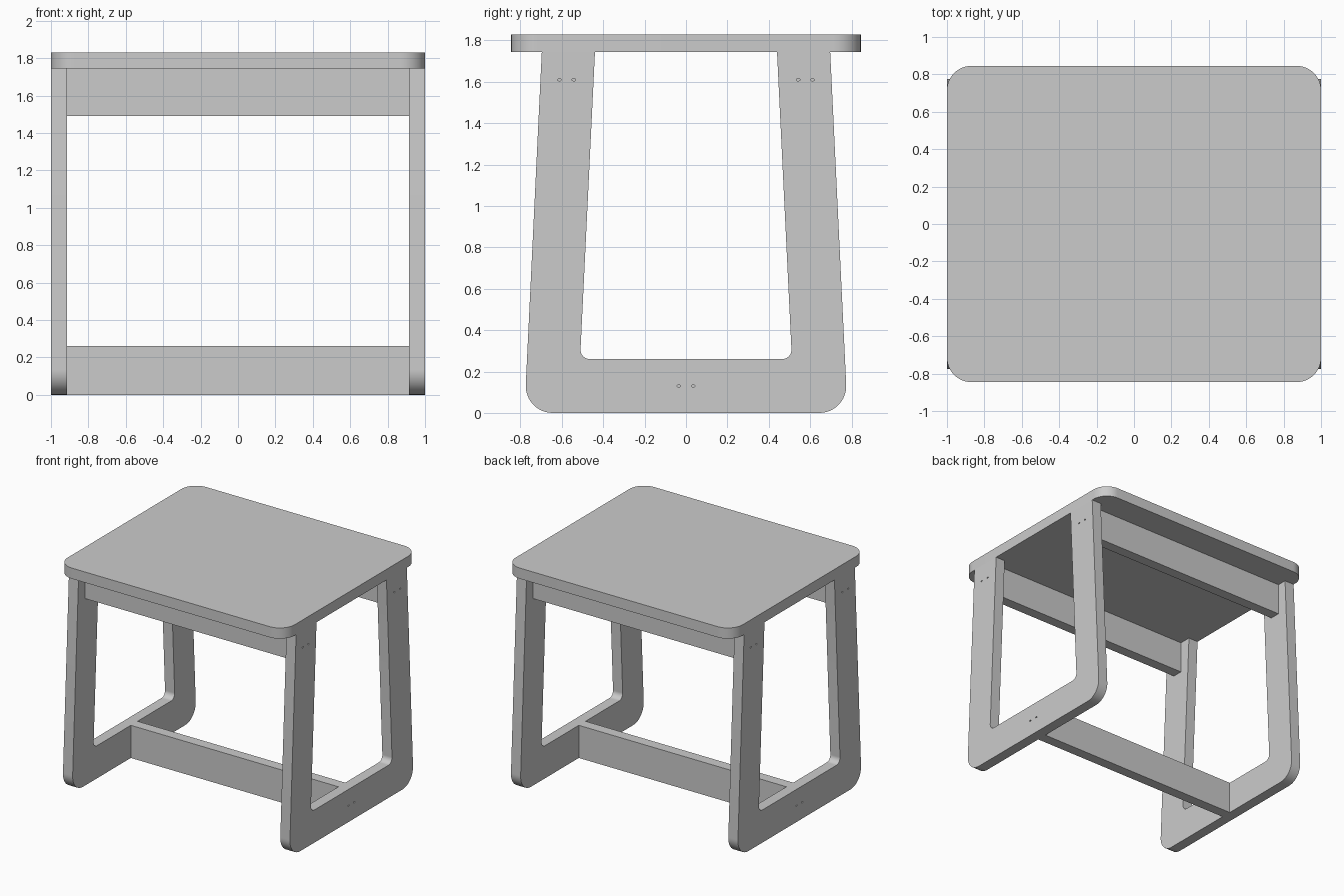
import bpy, bmesh, math
from mathutils import Vector, Matrix

if "Cube" in bpy.data.objects:
    bpy.data.objects.remove(bpy.data.objects["Cube"], do_unlink=True)

# Single plain finish
GREY = (0.6, 0.6, 0.6, 1.0)
grey = bpy.data.materials.new("plain grey")
grey.use_nodes = True
grey.diffuse_color = GREY
grey.node_tree.nodes["Principled BSDF"].inputs["Base Color"].default_value = GREY


def rounded(corners, steps=12):
    """Outline from (u, v, radius) corners, each radius turned into an arc."""
    pts = []
    for i, (u, v, r) in enumerate(corners):
        p = Vector((u, v))
        if r == 0:
            pts.append(p)
            continue
        a = (Vector(corners[i - 1][:2]) - p).normalized()
        b = (Vector(corners[(i + 1) % len(corners)][:2]) - p).normalized()
        half = a.angle(b) / 2
        centre = p + (a + b).normalized() * (r / math.sin(half))
        start = p + a * (r / math.tan(half)) - centre
        end = p + b * (r / math.tan(half)) - centre
        sweep = math.atan2(start.x * end.y - start.y * end.x, start.dot(end))
        for k in range(steps + 1):
            pts.append(centre + Matrix.Rotation(sweep * k / steps, 2) @ start)
    return pts


def extrude(name, outline, low, high, place):
    """Extrude a flat outline from low to high; place maps (u, v, w) to xyz."""
    bm = bmesh.new()
    face = bm.faces.new([bm.verts.new(place(p.x, p.y, low)) for p in outline])
    grown = bmesh.ops.extrude_face_region(bm, geom=[face])["geom"]
    shift = Vector(place(0, 0, high)) - Vector(place(0, 0, low))
    bmesh.ops.translate(bm, vec=shift, verts=[g for g in grown if isinstance(g, bmesh.types.BMVert)])
    bmesh.ops.recalc_face_normals(bm, faces=bm.faces)
    mesh = bpy.data.meshes.new(name)
    bm.to_mesh(mesh)
    bm.free()
    mesh.materials.append(grey)
    ob = bpy.data.objects.new(name, mesh)
    bpy.context.collection.objects.link(ob)
    bpy.ops.object.select_all(action="DESELECT")
    ob.select_set(True)
    bpy.context.view_layer.objects.active = ob
    bpy.ops.object.shade_smooth_by_angle(angle=math.radians(30))
    return ob


def flat(u, v, w):
    return (u, v, w)


def upright(u, v, w):
    return (w, u, v)


TOP_BASE, TOP, INNER, BOARD = 1.745, 1.83, 0.915, 0.085

# Seat slab with rounded corners
extrude("seat", rounded([(-1, -0.845, 0.13), (1, -0.845, 0.13),
                         (1, 0.845, 0.13), (-1, 0.845, 0.13)]), TOP_BASE, TOP, flat)

# Tapered U-shaped side frames
half_frame = [(0.44, TOP_BASE, 0), (0.512, 0.26, 0.045), (0.781, 0, 0.13), (0.697, TOP_BASE, 0)]
left_half = [(-u, v, r) for u, v, r in half_frame]
frame = rounded([half_frame[1], half_frame[0], half_frame[3], half_frame[2],
                 left_half[2], left_half[3], left_half[0], left_half[1]])

for side, sign in (("left", 1), ("right", -1)):
    panel = extrude(side + "_frame", frame, sign * INNER, sign, upright)

    # Small oval peg holes in the outer face
    bm = bmesh.new()
    for y, z in ((-0.577, 1.61), (0.577, 1.61), (0, 0.13)):
        for offset in (-0.035, 0.035):
            place = (Matrix.Translation((sign, y + offset, z)) @ Matrix.Diagonal((1, 1, 0.6, 1))
                     @ Matrix.Rotation(math.pi / 2, 4, "Y"))
            bmesh.ops.create_cone(bm, cap_ends=True, segments=12, radius1=0.009,
                                  radius2=0.009, depth=0.04, matrix=place)
    mesh = bpy.data.meshes.new(side + "_peg_holes")
    bm.to_mesh(mesh)
    bm.free()
    mesh.materials.append(grey)
    cutter = bpy.data.objects.new(side + "_peg_holes", mesh)
    bpy.context.collection.objects.link(cutter)
    cutter.hide_render = True
    cutter.hide_set(True)
    cut = panel.modifiers.new("peg holes", "BOOLEAN")
    cut.operation = "DIFFERENCE"
    cut.solver = "EXACT"
    cut.object = cutter

# Cross boards between the frames
for name, y, low, high in (("front_rail", -0.577, 1.49, TOP_BASE),
                           ("back_rail", 0.577, 1.49, TOP_BASE),
                           ("bottom_stretcher", 0, 0, 0.26)):
    a, b = y - BOARD / 2, y + BOARD / 2
    outline = rounded([(a, low, 0), (b, low, 0), (b, high, 0), (a, high, 0)])
    extrude(name, outline, -INNER, INNER, upright)
